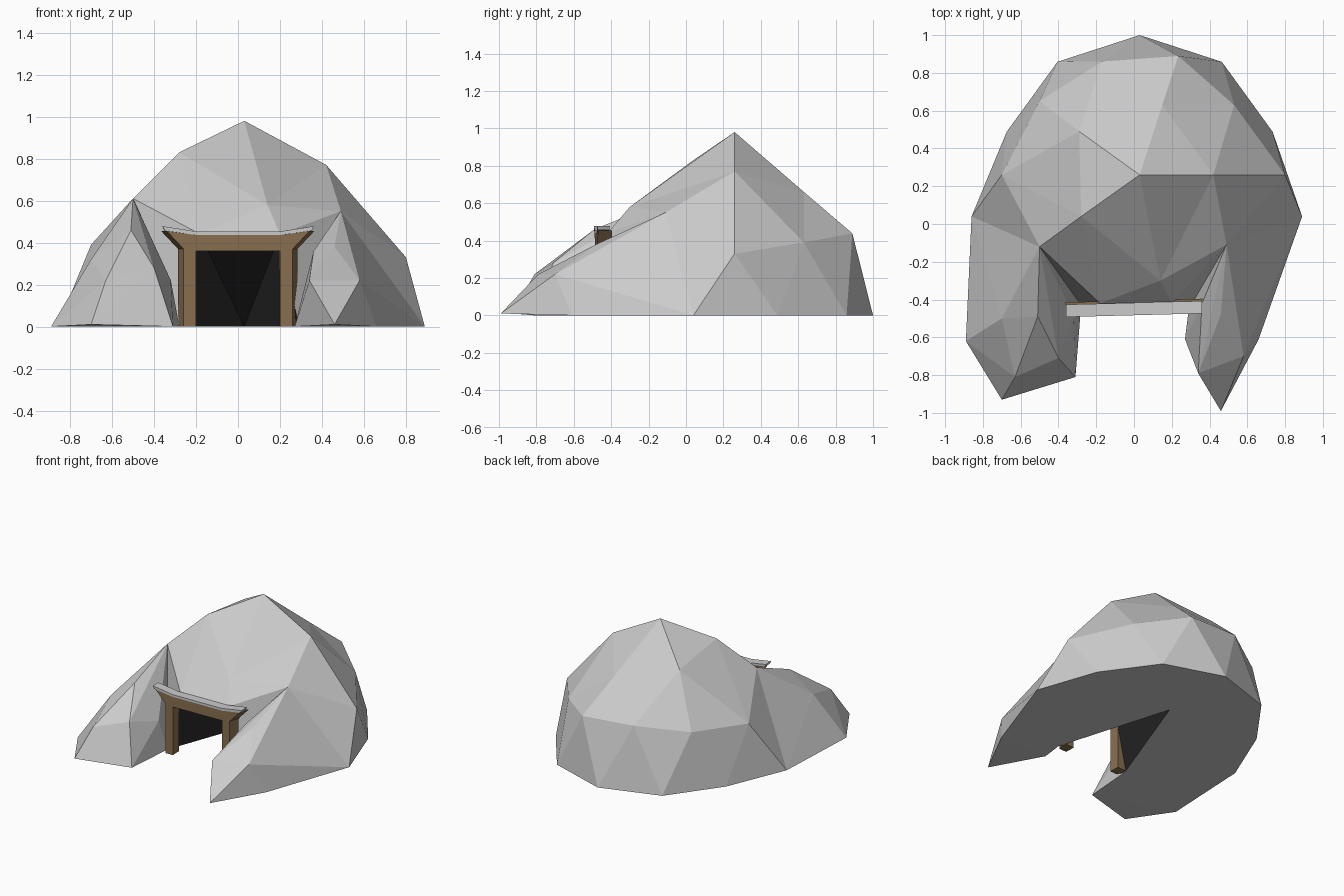
import bpy, bmesh, math
from mathutils import Vector

if "Cube" in bpy.data.objects:
    bpy.data.objects.remove(bpy.data.objects["Cube"])


def material(name, rgb):
    m = bpy.data.materials.new(name)
    m.diffuse_color = (*rgb, 1)
    m.use_nodes = True
    m.node_tree.nodes["Principled BSDF"].inputs["Base Color"].default_value = m.diffuse_color
    return m


STONE = material("stone", (0.8, 0.8, 0.8))
DARK = material("cave_dark", (0.025, 0.025, 0.025))
WOOD = material("wood", (0.25, 0.16, 0.08))


def finish(bm, name, mats):
    bmesh.ops.recalc_face_normals(bm, faces=bm.faces[:])
    me = bpy.data.meshes.new(name)
    bm.to_mesh(me)
    bm.free()
    for m in mats:
        me.materials.append(m)
    ob = bpy.data.objects.new(name, me)
    bpy.context.collection.objects.link(ob)
    return ob


# Corners shared between the dome and its two legs
LEFT = [(-0.50, -0.12, 0.61), (-0.86, 0.04, 0), (-0.28, -0.43, 0)]
RIGHT = [(0.49, -0.11, 0.55), (0.89, 0.04, 0), (0.29, -0.45, 0)]
CAVE_END = (0.03, 0.41, 0)

# Dome: half icosphere with corners pulled about, keyed by azimuth per ring
UPPER = {0: (0.42, 0.26, 0.77), 72: (0.15, 0.63, 0.66), 144: (-0.29, 0.49, 0.77),
         216: (-0.28, 0.04, 0.83), 288: (0.14, -0.30, 0.58)}
MIDDLE = {0: (0.80, 0.26, 0.33), 36: (0.53, 0.63, 0.39), 108: (-0.17, 0.86, 0.46),
          144: (-0.50, 0.65, 0.42), 180: (-0.70, 0.26, 0.39), 216: LEFT[0],
          252: (-0.18, -0.42, 0.44), 288: (0.20, -0.42, 0.44), 324: RIGHT[0]}
BASE = {198: LEFT[1], 234: LEFT[2], 270: CAVE_END, 306: RIGHT[2], 342: RIGHT[1]}

bm = bmesh.new()
bmesh.ops.create_icosphere(bm, subdivisions=2, radius=1)
bmesh.ops.delete(bm, geom=[v for v in bm.verts if v.co.z < -0.01], context='VERTS')
for v in bm.verts:
    az = round(math.degrees(math.atan2(v.co.y, v.co.x))) % 360
    ring = UPPER if v.co.z > 0.7 else MIDDLE if v.co.z > 0.2 else BASE
    default = (v.co.x * 0.74 + 0.03, v.co.y * 0.74 + 0.26, v.co.z * 0.98)
    v.co = default if v.co.z > 0.95 else ring.get(az, default)


def drop_joint(bm, joint):
    # remove the triangle hidden between dome and leg
    def on_joint(f):
        return all(any((v.co - Vector(p)).length < 1e-4 for p in joint) for v in f.verts)
    bmesh.ops.delete(bm, geom=[f for f in bm.faces if on_joint(f)], context='FACES_ONLY')


# Floor, then dark cave walls
rim = [e for e in bm.edges if e.is_boundary]
floor = bmesh.ops.contextual_create(bm, geom=rim)["faces"]
bmesh.ops.recalc_face_normals(bm, faces=bm.faces[:])
for f in bm.faces:
    if f not in floor and any((v.co - Vector(CAVE_END)).length < 1e-4 for v in f.verts):
        f.material_index = 1
drop_joint(bm, LEFT)
drop_joint(bm, RIGHT)
finish(bm, "rock_dome", [STONE, DARK])

# Rock legs: faceted hulls reaching forward either side of the entrance
LEGS = {
    "left_rock_leg": (LEFT, [(-0.89, -0.62, 0), (-0.70, -0.93, 0.01), (-0.31, -0.81, 0),
                             (-0.51, -0.49, 0.46), (-0.40, -0.71, 0.28), (-0.63, -0.81, 0.22),
                             (-0.70, -0.50, 0.32), (-0.32, -0.48, 0.22)]),
    "right_rock_leg": (RIGHT, [(0.66, -0.61, 0), (0.46, -0.99, 0.01), (0.27, -0.61, 0),
                               (0.36, -0.42, 0.36), (0.46, -0.48, 0.38), (0.58, -0.70, 0.22),
                               (0.34, -0.79, 0.22)]),
}
for name, (joint, pts) in LEGS.items():
    bm = bmesh.new()
    for p in joint + pts:
        bm.verts.new(p)
    hull = bmesh.ops.convex_hull(bm, input=bm.verts[:])
    loose = [v for v in bm.verts if not v.link_faces]
    bmesh.ops.delete(bm, geom=loose, context='VERTS')
    drop_joint(bm, joint)
    finish(bm, name, [STONE])


def prism(name, front, back, y0, y1, mat):
    # loft between a mirrored half outline at the front and one at the back
    bm = bmesh.new()
    loops = []
    for half, y in ((front, y0), (back, y1)):
        outline = half + [(-x, z) for x, z in reversed(half)]
        loops.append([bm.verts.new((x, y, z)) for x, z in outline])
    a, b = loops
    n = len(a)
    bm.faces.new(a)
    bm.faces.new(b[::-1])
    for i in range(n):
        j = (i + 1) % n
        bm.faces.new((a[i], b[i], b[j], a[j]))
    ob = finish(bm, name, [mat])
    ob.location = (0, -0.45, 0)
    ob.rotation_euler.z = math.radians(1.5)
    return ob


# Wooden entrance frame with flared lintel
def frame(w):
    return [(0.2, 0.36), (0.2, 0), (w, 0), (w, 0.37), (w + 0.08, 0.455), (0.2, 0.436)]


prism("entrance_frame", frame(0.26), frame(0.285), -0.03, 0.045, WOOD)

# Upswept stone cap on the lintel
cap = [(0.2, 0.436), (0.35, 0.457), (0.36, 0.478), (0.2, 0.453)]
prism("entrance_cap", cap, cap, -0.033, 0.033, STONE)
